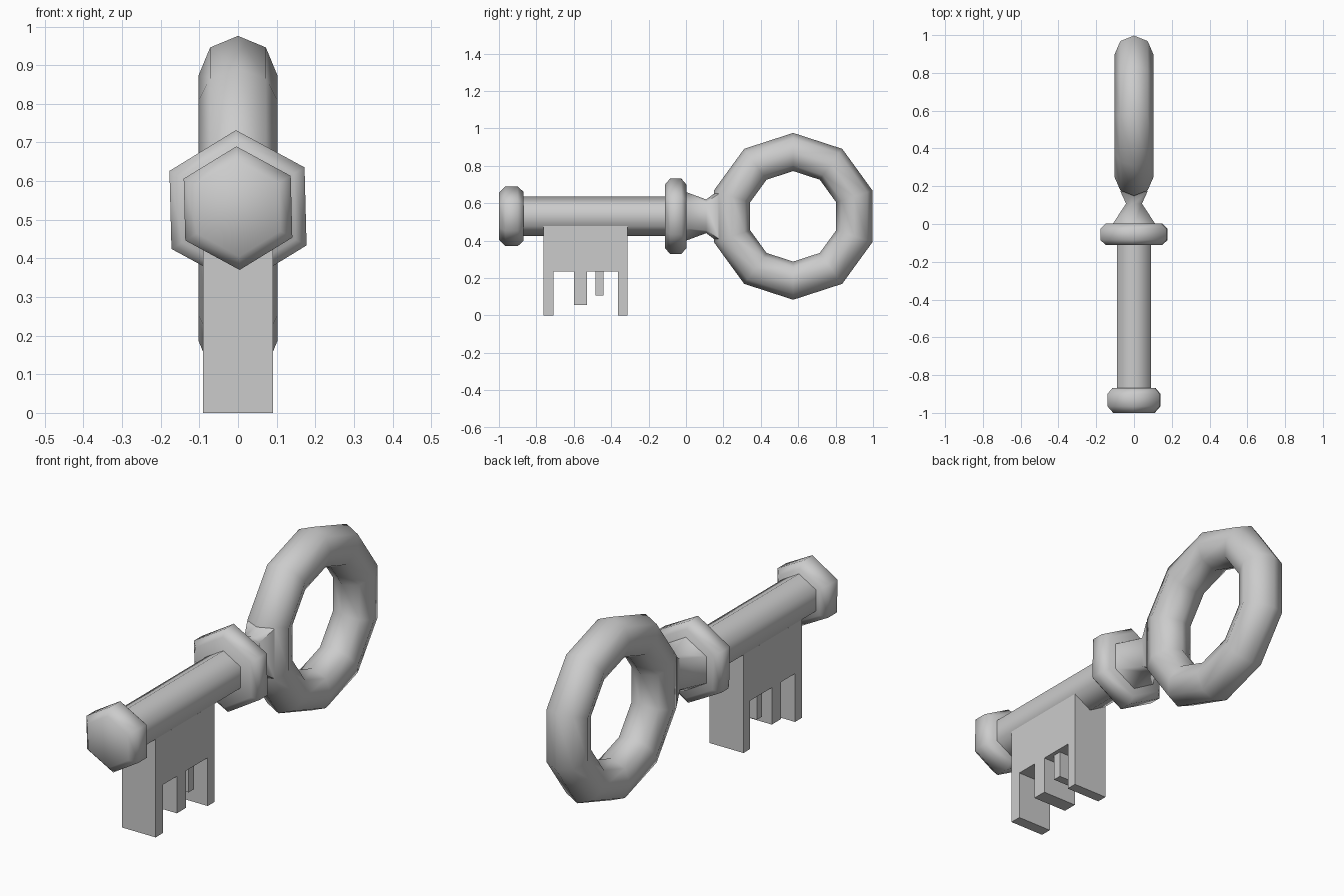
import bpy, bmesh, math

if "Cube" in bpy.data.objects:
    bpy.data.objects.remove(bpy.data.objects["Cube"])

CZ = 0.53  # height of the key's long axis


def make_object(name, bm, angle):
    bmesh.ops.recalc_face_normals(bm, faces=bm.faces)
    mesh = bpy.data.meshes.new(name)
    bm.to_mesh(mesh)
    bm.free()
    ob = bpy.data.objects.new(name, mesh)
    bpy.context.collection.objects.link(ob)
    smooth(ob, angle)
    return ob


def smooth(ob, angle):
    bpy.ops.object.select_all(action='DESELECT')
    ob.select_set(True)
    bpy.context.view_layer.objects.active = ob
    bpy.ops.object.shade_smooth_by_angle(angle=math.radians(angle))


def loft(name, sections, tilt=0.0, angle=62):
    """Six-sided loft along y; sections are (y, apex height, half width, shoulder height)."""
    bm = bmesh.new()
    c, s = math.cos(tilt), math.sin(tilt)
    rings = []
    for y, a, w, h in sections:
        pts = [(0, a), (w, h), (w, -h), (0, -a), (-w, -h), (-w, h)]
        rings.append([bm.verts.new((x * c - z * s, y, CZ + x * s + z * c)) for x, z in pts])
    for r0, r1 in zip(rings, rings[1:]):
        for i in range(6):
            j = (i + 1) % 6
            bm.faces.new((r0[i], r0[j], r1[j], r1[i]))
    bm.faces.new(rings[0])
    bm.faces.new(rings[-1])
    return make_object(name, bm, angle)


def hexa(y, r):
    return (y, r, r * 0.866, r * 0.5)


def plate(name, outline, half_width):
    """Side profile (y, z) extruded across x."""
    bm = bmesh.new()
    face = bm.faces.new([bm.verts.new((-half_width, y, z)) for y, z in outline])
    ext = bmesh.ops.extrude_face_region(bm, geom=[face])
    for v in ext['geom']:
        if isinstance(v, bmesh.types.BMVert):
            v.co.x = half_width
    return make_object(name, bm, 30)


# Ring handle
bpy.ops.mesh.primitive_torus_add(major_segments=10, minor_segments=8,
                                 major_radius=0.344, minor_radius=0.102,
                                 location=(0, 0.573, CZ), rotation=(0, math.pi / 2, 0))
bow = bpy.context.object
bow.name = "ring_handle"
smooth(bow, 62)

# Pinched neck between the ring and the collar
loft("neck", [(-0.02, 0.135, 0.117, 0.068), (0.0, 0.13, 0.113, 0.065),
              (0.108, 0.09, 0.042, 0.075), (0.175, 0.14, 0.073, 0.12)])

# Shaft, collar and end knob
loft("shaft", [hexa(-0.9, 0.105), hexa(-0.05, 0.105)])
tilt = math.radians(1.5)
loft("collar", [hexa(-0.112, 0.17), hexa(-0.085, 0.202), hexa(-0.025, 0.202), hexa(0.002, 0.17)], tilt)
loft("end_knob", [hexa(-1.0, 0.125), hexa(-0.965, 0.16), hexa(-0.9, 0.16), hexa(-0.868, 0.13)], tilt)

# Bit plate with its teeth
plate("bit", [(-0.763, 0.478), (-0.763, 0), (-0.708, 0), (-0.708, 0.235),
              (-0.6, 0.235), (-0.6, 0.055), (-0.53, 0.055), (-0.53, 0.235),
              (-0.363, 0.235), (-0.363, 0), (-0.312, 0), (-0.312, 0.478)], 0.091)
plate("small_tooth", [(-0.483, 0.25), (-0.483, 0.107), (-0.442, 0.107), (-0.442, 0.25)], 0.072)
